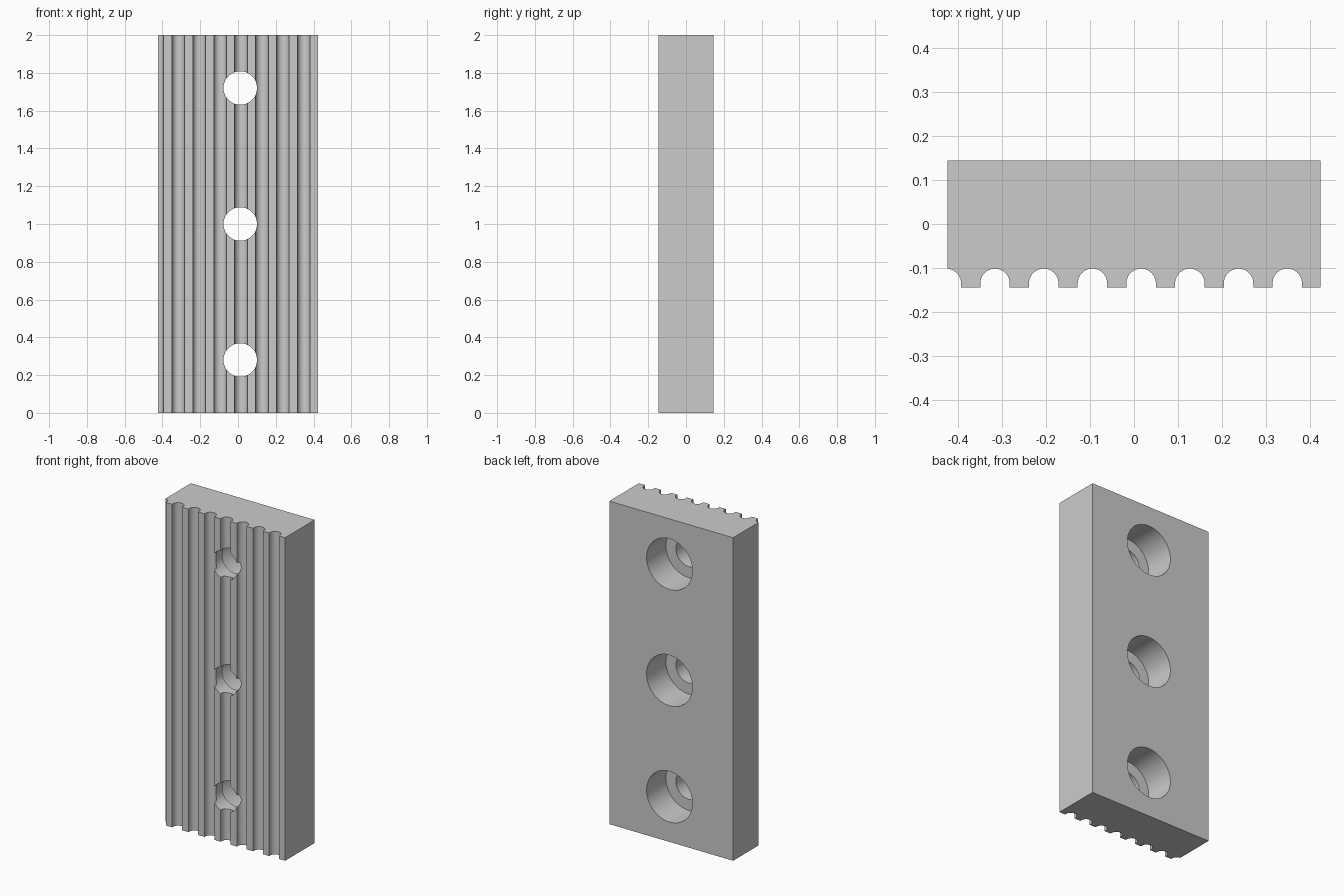
import bpy, bmesh
from math import sin, cos, pi

cube = bpy.data.objects.get("Cube")
if cube:
    bpy.data.objects.remove(cube, do_unlink=True)

W, D, H = 0.424, 0.1445, 2.0      # half width, half depth, height
GROOVE_R, GROOVE_Y = 0.0335, -0.135
PITCH, FIRST = 0.1108, -0.427
HOLE_X, HOLE_ZS = 0.012, (0.28, 1.0, 1.72)

grey = bpy.data.materials.new("plain grey")
grey.use_nodes = True
colour = (0.6, 0.6, 0.6, 1)
grey.diffuse_color = colour
grey.node_tree.nodes["Principled BSDF"].inputs["Base Color"].default_value = colour


def make_object(name, bm):
    bmesh.ops.recalc_face_normals(bm, faces=bm.faces)
    mesh = bpy.data.meshes.new(name)
    bm.to_mesh(mesh)
    bm.free()
    mesh.materials.append(grey)
    obj = bpy.data.objects.new(name, mesh)
    bpy.context.collection.objects.link(obj)
    return obj


def extrude(bm, points, direction):
    face = bm.faces.new([bm.verts.new(p) for p in points])
    result = bmesh.ops.extrude_face_region(bm, geom=[face])
    verts = [v for v in result["geom"] if isinstance(v, bmesh.types.BMVert)]
    bmesh.ops.translate(bm, verts=verts, vec=direction)


# Plate outline with round-bottomed grooves along the front edge
outline = [(W, D), (-W, D)]
for i in range(8):
    cx = FIRST + i * PITCH
    groove = [(cx - GROOVE_R, -D)]
    groove += [(cx - GROOVE_R * cos(pi * k / 20), GROOVE_Y + GROOVE_R * sin(pi * k / 20))
               for k in range(21)]
    groove.append((cx + GROOVE_R, -D))
    if i == 0:      # the first groove is cut open by the side
        groove = [(-W, GROOVE_Y + GROOVE_R)] + [p for p in groove if p[0] > -W + 0.001]
    outline += groove
outline.append((W, -D))
bm = bmesh.new()
extrude(bm, [(x, y, 0) for x, y in outline], (0, 0, H))
plate = make_object("grooved_plate", bm)


# Stepped cutters: narrow through hole, wide counterbore from the back
def add_cutter(name, radius, y0, y1):
    bm = bmesh.new()
    for z in HOLE_ZS:
        ring = [(HOLE_X + radius * cos(2 * pi * k / 64), y0,
                 z + radius * sin(2 * pi * k / 64)) for k in range(64)]
        extrude(bm, ring, (0, y1 - y0, 0))
    cutter = make_object(name, bm)
    cutter.hide_render = True
    cutter.hide_set(True)
    mod = plate.modifiers.new(name, 'BOOLEAN')
    mod.operation = 'DIFFERENCE'
    mod.solver = 'EXACT'
    mod.object = cutter
    return cutter


cutters = [add_cutter("through_hole_cutter", 0.0885, -0.3, 0.3),
           add_cutter("counterbore_cutter", 0.157, -0.045, 0.3)]

# Apply the cuts and shade the round walls smooth
bpy.ops.object.select_all(action='DESELECT')
plate.select_set(True)
bpy.context.view_layer.objects.active = plate
for mod in list(plate.modifiers):
    bpy.ops.object.modifier_apply(modifier=mod.name)
for cutter in cutters:
    bpy.data.objects.remove(cutter, do_unlink=True)
bpy.ops.object.shade_smooth_by_angle(angle=pi / 6)
